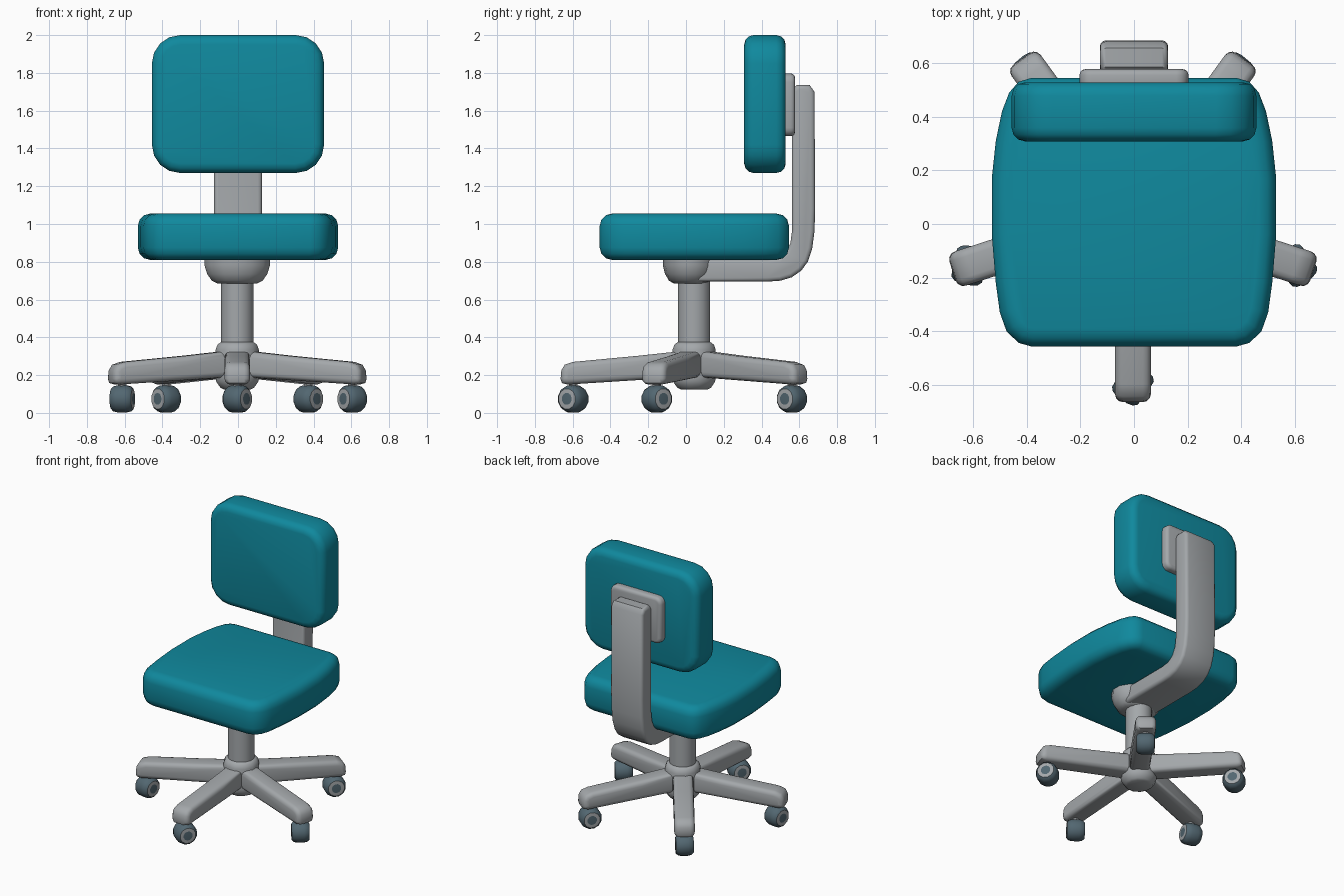
import bpy, bmesh, math
from mathutils import Matrix, Vector

if "Cube" in bpy.data.objects:
    bpy.data.objects.remove(bpy.data.objects["Cube"])


def material(name, rgb):
    m = bpy.data.materials.new(name)
    m.diffuse_color = (*rgb, 1)
    m.use_nodes = True
    m.node_tree.nodes["Principled BSDF"].inputs["Base Color"].default_value = m.diffuse_color
    return m


TEAL = material("teal fabric", (0.005, 0.25, 0.34))
GREY = material("grey plastic", (0.37, 0.39, 0.405))
DARK = material("dark slate rubber", (0.085, 0.135, 0.165))


def finish(bm, name, mats, matrix=None, sharp=40):
    if matrix:
        bm.transform(matrix)
    bmesh.ops.recalc_face_normals(bm, faces=bm.faces)
    me = bpy.data.meshes.new(name)
    bm.to_mesh(me)
    bm.free()
    for m in mats:
        me.materials.append(m)
    me.polygons.foreach_set("use_smooth", [True] * len(me.polygons))
    me.set_sharp_from_angle(angle=math.radians(sharp))
    ob = bpy.data.objects.new(name, me)
    bpy.context.collection.objects.link(ob)
    return ob


def prism(name, outline, lo, hi, axis, bevel, mat, matrix=None, segments=3):
    """Extrude a 2D outline along an axis and round the rims of both ends."""
    place = {"x": lambda a, b, t: (t, a, b),
             "y": lambda a, b, t: (a, t, b),
             "z": lambda a, b, t: (a, b, t)}[axis]
    bm = bmesh.new()
    ends = [[bm.verts.new(place(a, b, t)) for a, b in outline] for t in (lo, hi)]
    caps = [bm.faces.new(e) for e in ends]
    n = len(outline)
    for i in range(n):
        j = (i + 1) % n
        bm.faces.new((ends[0][i], ends[0][j], ends[1][j], ends[1][i]))
    bmesh.ops.recalc_face_normals(bm, faces=bm.faces)
    rims = [e for c in caps for e in c.edges]
    bmesh.ops.bevel(bm, geom=rims, offset=bevel, segments=segments, profile=0.5,
                    affect='EDGES', clamp_overlap=True)
    return finish(bm, name, [mat], matrix)


def lathe(name, profile, sides, mats, matrix=None, bands=None, sharp=40):
    """Revolve (radius, z) points around z; bands gives a material per strip."""
    bm = bmesh.new()
    rings = [[bm.verts.new((r * math.cos(2 * math.pi * (i + .5) / sides),
                            r * math.sin(2 * math.pi * (i + .5) / sides), z))
              for i in range(sides)] for r, z in profile]
    bm.faces.new(rings[0])
    bm.faces.new(rings[-1])
    for k in range(len(rings) - 1):
        for i in range(sides):
            j = (i + 1) % sides
            f = bm.faces.new((rings[k][i], rings[k][j], rings[k + 1][j], rings[k + 1][i]))
            f.material_index = bands[k] if bands else 0
    return finish(bm, name, mats, matrix, sharp)


def rounded_rect(x0, x1, y0, y1, r, steps=4):
    pts = []
    for cx, cy, a0 in ((x1 - r, y1 - r, 0), (x0 + r, y1 - r, 90),
                       (x0 + r, y0 + r, 180), (x1 - r, y0 + r, 270)):
        for s in range(steps + 1):
            a = math.radians(a0 + 90 * s / steps)
            pts.append((cx + r * math.cos(a), cy + r * math.sin(a)))
    return pts


# seat cushion with bulging sides
half = [(.38, .545), (.43, .53), (.465, .49), (.492, .42), (.515, .31), (.53, .17),
        (.53, -.04), (.515, -.22), (.50, -.33), (.475, -.40), (.43, -.443), (.38, -.457)]
prism("seat", half + [(-x, y) for x, y in reversed(half)], .81, 1.055, "z", .065, TEAL)

# backrest cushion and its mounting plate
prism("backrest", rounded_rect(-.456, .456, 1.27, 2.0, .15), .308, .528, "y", .05, TEAL)
prism("backrest_plate", rounded_rect(-.203, .203, 1.465, 1.797, .045), .50, .577, "y", .022, GREY)

# bent bar that carries the backrest
bar = [(.05, .695), (.43, .695), (.50, .70), (.56, .718), (.61, .753), (.645, .80),
       (.668, .87), (.68, .96), (.684, 1.08), (.68, 1.70), (.655, 1.735),
       (.585, 1.735), (.562, 1.71), (.562, .97), (.553, .90), (.53, .85), (.49, .82),
       (.43, .812), (.05, .812)]
prism("backrest_bar", bar, -.127, .127, "x", .022, GREY)

# column, hub and under-seat mount
CX, CY = -.004, .043
at_base = Matrix.Translation((CX, CY, 0))
lathe("column", [(.087, .33), (.087, .75)], 16, [GREY], at_base)
lathe("base_hub", [(.075, .125), (.092, .133), (.115, .165), (.118, .19), (.118, .335),
                   (.108, .362), (.09, .374)], 12, [GREY], at_base)
lathe("seat_mount", [(.105, .685), (.135, .70), (.16, .735), (.174, .78), (.174, .82)], 14, [GREY],
      Matrix.Translation((CX, .022, 0)) @ Matrix.Diagonal((1.02, .83, 1, 1)))

# five base legs, each with a swivelled caster wheel
leg = [(.04, .19), (.67, .15), (.70, .158), (.707, .18), (.703, .225), (.685, .255),
       (.64, .27), (.30, .302), (.04, .33)]
wheel = [(.032, -.06), (.055, -.058), (.068, -.045), (.074, -.022),
         (.074, .022), (.068, .045), (.055, .058), (.032, .06)]
wheel_turn = [-35, 37, -40, 220, -12]      # heading of each axle in degrees
for i, turn in enumerate(wheel_turn):
    angle = math.radians(-90 + 72 * i)
    prism(f"base_leg_{i + 1}", leg, -.067, .067, "y", .03, GREY,
          at_base @ Matrix.Rotation(angle, 4, 'Z'))
    x, y = CX + .64 * math.cos(angle), CY + .64 * math.sin(angle)
    lathe(f"caster_stem_{i + 1}", [(.025, .08), (.025, .20)], 8, [GREY],
          Matrix.Translation((x, y, 0)))
    lathe(f"caster_wheel_{i + 1}", wheel, 12, [DARK, GREY],
          Matrix.Translation((x, y, .074)) @ Matrix.Rotation(math.radians(turn), 4, 'Z')
          @ Matrix.Rotation(math.pi / 2, 4, 'Y'), bands=[1, 0, 0, 0, 0, 0, 1])
